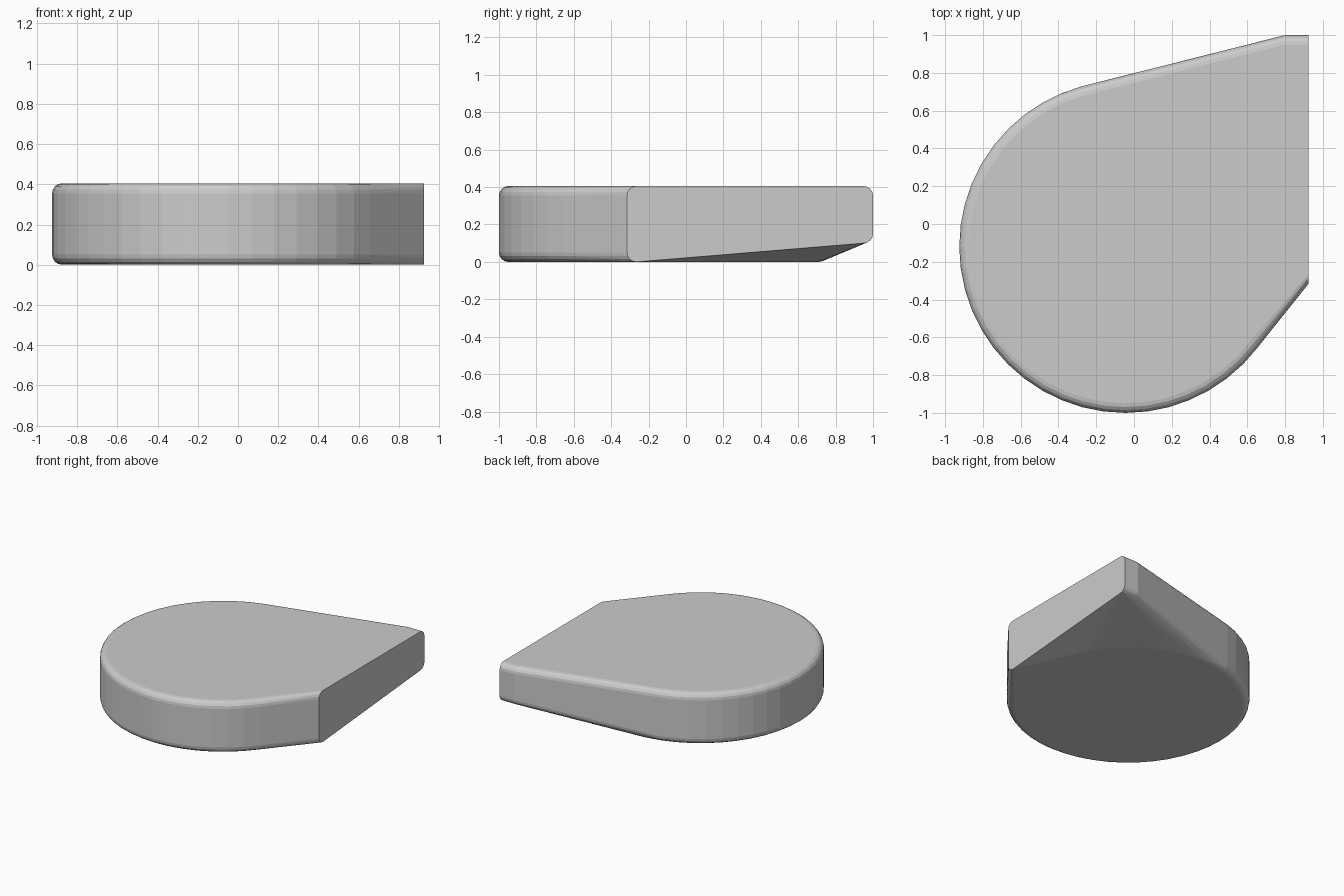
import bpy, bmesh
from math import sin, cos, pi

if "Cube" in bpy.data.objects:
    bpy.data.objects.remove(bpy.data.objects["Cube"])

R = 0.05        # edge rounding radius
TOP = 0.405     # overall height
CUT_X = 0.925   # flat end plane
bm = bmesh.new()


def corner(sign, z, steps=4):
    """Inset and height pairs round one rolled edge."""
    for i in range(steps + 1):
        a = i / steps * pi / 2
        yield R * (1 - cos(a)), z + sign * R * (1 - sin(a))


# Round body: rings of a disc with rolled top and bottom edges
for sign, z in ((1, 0), (-1, TOP)):
    for inset, h in corner(sign, z):
        for k in range(48):
            a = 2 * pi * k / 48
            r = 0.88 - inset
            bm.verts.new((-0.045 + r * cos(a), -0.12 + r * sin(a), h))

# Flat end: rounded section, with a raised underside at the tip
for y, side, low in ((-0.315, 1, 0), (1.0, -1, 0.1)):
    for sign, z in ((1, low), (-1, TOP)):
        for inset, h in corner(sign, z):
            bm.verts.new((CUT_X, y + side * inset, h))
            if side < 0:
                bm.verts.new((0.80, y - inset, h))
                bm.verts.new((0.77, y - inset - 0.012, h))

# Skin everything into one convex slab
hull = bmesh.ops.convex_hull(bm, input=bm.verts[:])
loose = [v for v in bm.verts if not v.link_faces]
bmesh.ops.delete(bm, geom=loose, context='VERTS')
bmesh.ops.dissolve_limit(bm, angle_limit=0.01, verts=bm.verts[:], edges=bm.edges[:])
bmesh.ops.recalc_face_normals(bm, faces=bm.faces[:])

mesh = bpy.data.meshes.new("teardrop_slab")
bm.to_mesh(mesh)
bm.free()
slab = bpy.data.objects.new("teardrop_slab", mesh)
bpy.context.collection.objects.link(slab)
